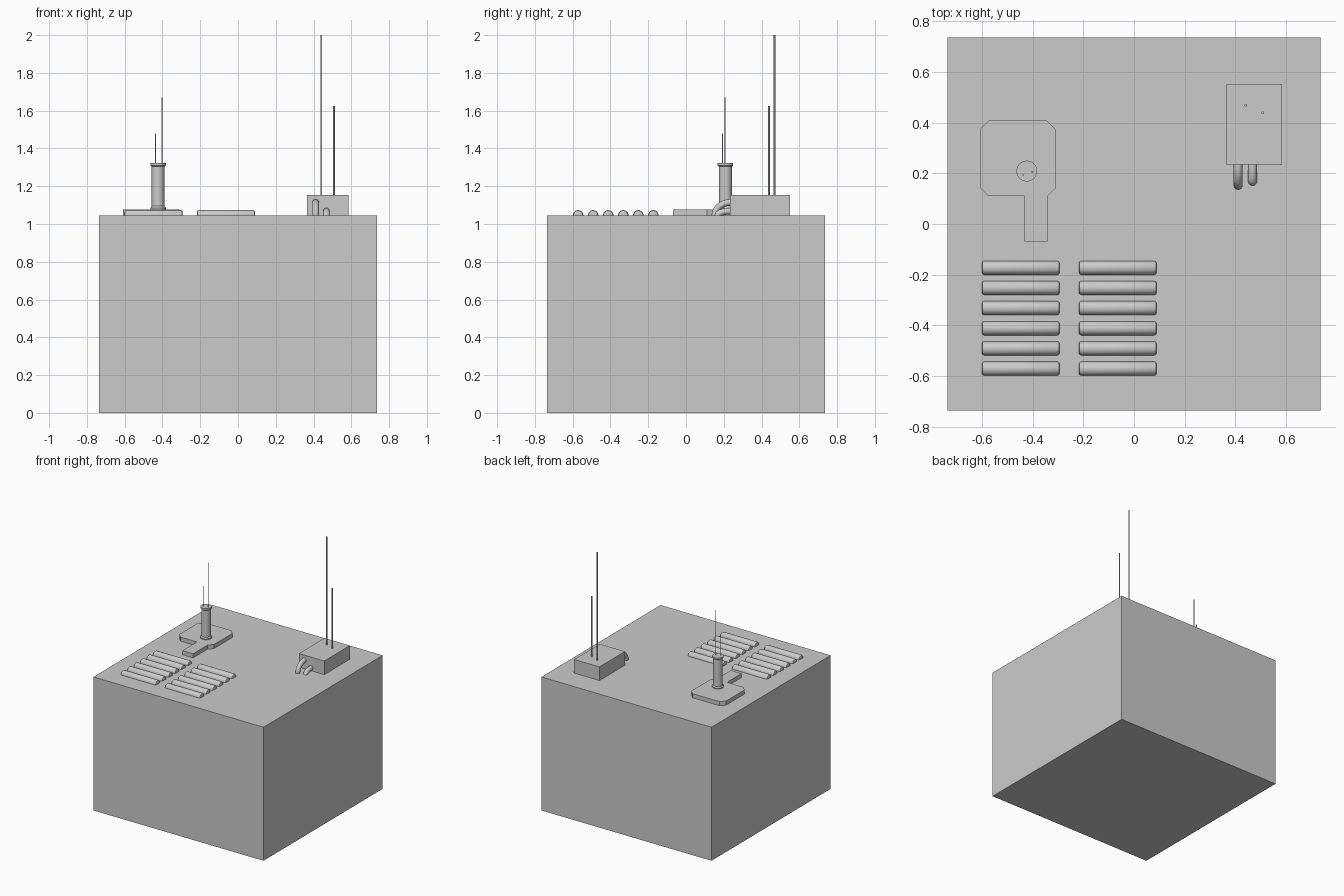
import bpy, bmesh, math
from mathutils import Vector

if "Cube" in bpy.data.objects:
    bpy.data.objects.remove(bpy.data.objects["Cube"])

TOP = 1.046  # height of the roof surface


def finish(name, bm, smooth=False):
    bmesh.ops.recalc_face_normals(bm, faces=bm.faces)
    me = bpy.data.meshes.new(name)
    bm.to_mesh(me)
    bm.free()
    ob = bpy.data.objects.new(name, me)
    bpy.context.collection.objects.link(ob)
    if smooth:
        bpy.ops.object.select_all(action='DESELECT')
        bpy.context.view_layer.objects.active = ob
        ob.select_set(True)
        bpy.ops.object.shade_smooth_by_angle(angle=math.radians(35))
    return ob


def prism(name, outline, z0, z1):
    bm = bmesh.new()
    face = bm.faces.new([bm.verts.new((x, y, z0)) for x, y in outline])
    ext = bmesh.ops.extrude_face_region(bm, geom=[face])
    verts = [v for v in ext['geom'] if isinstance(v, bmesh.types.BMVert)]
    bmesh.ops.translate(bm, verts=verts, vec=(0, 0, z1 - z0))
    return finish(name, bm)


def box(name, x0, x1, y0, y1, z0, z1):
    return prism(name, [(x0, y0), (x1, y0), (x1, y1), (x0, y1)], z0, z1)


def turned(name, profile, origin, sides=32, axis='Z'):
    """Closed solid of revolution from (radius, height) pairs."""
    bm = bmesh.new()
    rings = []
    for r, h in profile:
        ring = []
        for i in range(sides):
            a = 2 * math.pi * i / sides
            c, s = r * math.cos(a), r * math.sin(a)
            p = (c, s, h) if axis == 'Z' else (h, c, s)
            ring.append(bm.verts.new(Vector(origin) + Vector(p)))
        rings.append(ring)
    for a, b in zip(rings, rings[1:]):
        for i in range(sides):
            j = (i + 1) % sides
            bm.faces.new((a[i], a[j], b[j], b[i]))
    bm.faces.new(rings[0])
    bm.faces.new(rings[-1])
    return finish(name, bm, True)


def cable(name, x, y_wall, z_start, reach, radius, steps=12, sides=16):
    """Quarter-arc tube from the box wall down into the roof."""
    bm = bmesh.new()
    drop = z_start - TOP
    rings = []
    for k in range(steps + 1):
        t = math.pi / 2 * k / steps
        c = Vector((x, y_wall - reach * math.sin(t), TOP + drop * math.cos(t)))
        n = Vector((0, -drop * math.sin(t), reach * math.cos(t))).normalized()
        ring = []
        for i in range(sides):
            a = 2 * math.pi * i / sides
            ring.append(bm.verts.new(c + radius * (math.cos(a) * Vector((1, 0, 0)) + math.sin(a) * n)))
        rings.append(ring)
    for a, b in zip(rings, rings[1:]):
        for i in range(sides):
            j = (i + 1) % sides
            bm.faces.new((a[i], a[j], b[j], b[i]))
    bm.faces.new(rings[0])
    bm.faces.new(rings[-1])
    return finish(name, bm, True)


# Main block
box("main_block", -0.737, 0.737, -0.737, 0.737, 0, TOP)

# Equipment box with two antennas and two cables
box("equipment_box", 0.364, 0.584, 0.234, 0.551, TOP, 1.153)
for name, x, y, top in (("tall_antenna", 0.441, 0.469, 2.0),
                        ("short_antenna", 0.508, 0.439, 1.625)):
    turned(name, [(0.005, 1.15), (0.005, top)], (x, y, 0), 12)
cable("upper_cable", 0.411, 0.236, 1.114, 0.083, 0.0175)
cable("lower_cable", 0.468, 0.236, 1.068, 0.067, 0.0175)

# Chamfered mounting plate with a tongue towards the front
prism("mounting_plate", [
    (-0.433, -0.069), (-0.341, -0.069), (-0.341, 0.110), (-0.309, 0.143),
    (-0.309, 0.373), (-0.343, 0.408), (-0.574, 0.408), (-0.609, 0.373),
    (-0.609, 0.143), (-0.574, 0.110), (-0.433, 0.110)], TOP, 1.078)

# Mast with a flange at each end and two thin whips
turned("mast", [(0.041, 1.076), (0.041, 1.086), (0.034, 1.094), (0.034, 1.304),
                (0.041, 1.310), (0.041, 1.322)], (-0.423, 0.209, 0))
turned("tall_whip", [(0.003, 1.31), (0.003, 1.671)], (-0.402, 0.206, 0), 8)
turned("short_whip", [(0.003, 1.31), (0.003, 1.48)], (-0.437, 0.193, 0), 8)

# Two banks of six rounded vent slats
R, HALF = 0.0275, 0.1535
slat = [(R - 0.009, -HALF), (R - 0.003, -HALF + 0.003), (R, -HALF + 0.009),
        (R, HALF - 0.009), (R - 0.003, HALF - 0.003), (R - 0.009, HALF)]
for bank, x in (("left", -0.447), ("right", -0.064)):
    for i in range(6):
        turned(f"{bank}_vent_slat_{i + 1}", slat, (x, -0.173 - 0.0796 * i, TOP), 24, 'X')
